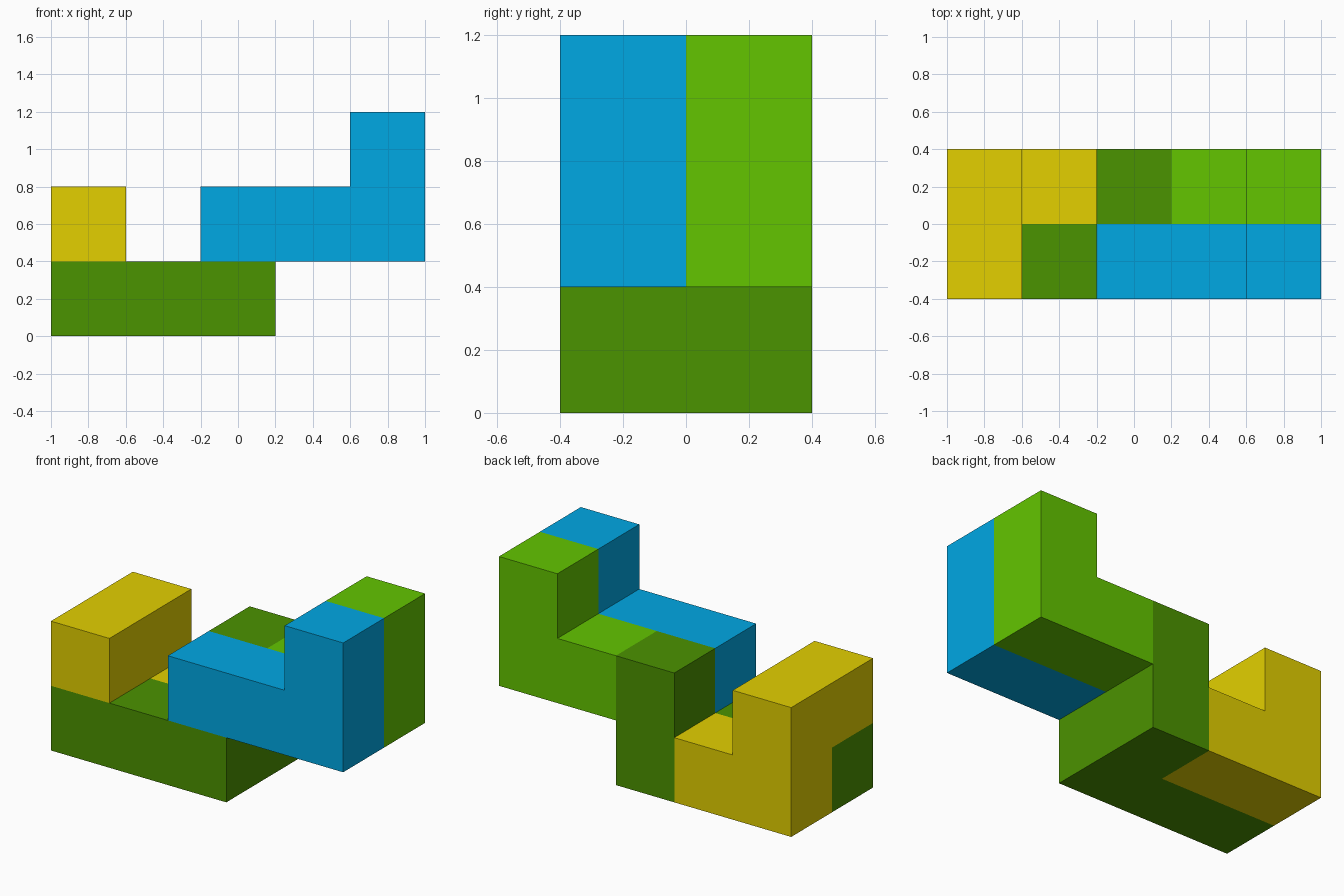
import bpy, bmesh, math
from mathutils import Vector

if "Cube" in bpy.data.objects:
    bpy.data.objects.remove(bpy.data.objects["Cube"])

CELL = 0.4                          # edge of one cube
ORIGIN = Vector((-1.0, -0.4, 0.0))  # lower front left corner of the model


def linear(c):
    c /= 255
    return c / 12.92 if c <= 0.04045 else ((c + 0.055) / 1.055) ** 2.4


def material(name, rgb):
    mat = bpy.data.materials.new(name)
    mat.diffuse_color = (*[linear(c) for c in rgb], 1.0)
    mat.use_nodes = True
    mat.node_tree.nodes["Principled BSDF"].inputs["Base Color"].default_value = mat.diffuse_color
    return mat


def block_piece(name, cells, mat):
    """Closed solid made of joined cubes, without faces between its own cubes."""
    bm = bmesh.new()
    verts = {}

    def vert(p):
        if p not in verts:
            verts[p] = bm.verts.new(ORIGIN + CELL * Vector(p))
        return verts[p]

    for cell in cells:
        for axis in range(3):
            for side in (0, 1):
                near = list(cell)
                near[axis] += 2 * side - 1
                if tuple(near) in cells:
                    continue
                ring = []
                for u, v in ((0, 0), (1, 0), (1, 1), (0, 1)):
                    p = list(cell)
                    p[axis] += side
                    p[(axis + 1) % 3] += u
                    p[(axis + 2) % 3] += v
                    ring.append(vert(tuple(p)))
                bm.faces.new(ring if side else ring[::-1])
    # Merge coplanar cube faces into clean flat sides
    bmesh.ops.dissolve_limit(bm, angle_limit=math.radians(1),
                             verts=bm.verts[:], edges=bm.edges[:])
    mesh = bpy.data.meshes.new(name)
    bm.to_mesh(mesh)
    bm.free()
    mesh.materials.append(mat)
    obj = bpy.data.objects.new(name, mesh)
    bpy.context.collection.objects.link(obj)


# Cells are (x, y, z) cube positions, counted from the lower front left
# Base: long front bar with a two-high stub at the back
block_piece("base_piece",
            {(0, 0, 0), (1, 0, 0), (2, 0, 0), (2, 1, 0), (2, 1, 1)},
            material("dark green", (75, 147, 0)))
# Left end: step at the back that bends over the base
block_piece("left_end_piece",
            {(0, 0, 1), (0, 1, 1), (0, 1, 0), (1, 1, 0)},
            material("yellow", (227, 208, 0)))
# Front right: bar with a raised end
block_piece("front_right_piece",
            {(2, 0, 1), (3, 0, 1), (4, 0, 1), (4, 0, 2)},
            material("blue", (0, 168, 228)))
# Back right: small corner piece
block_piece("back_right_piece",
            {(3, 1, 1), (4, 1, 1), (4, 1, 2)},
            material("light green", (99, 197, 0)))
